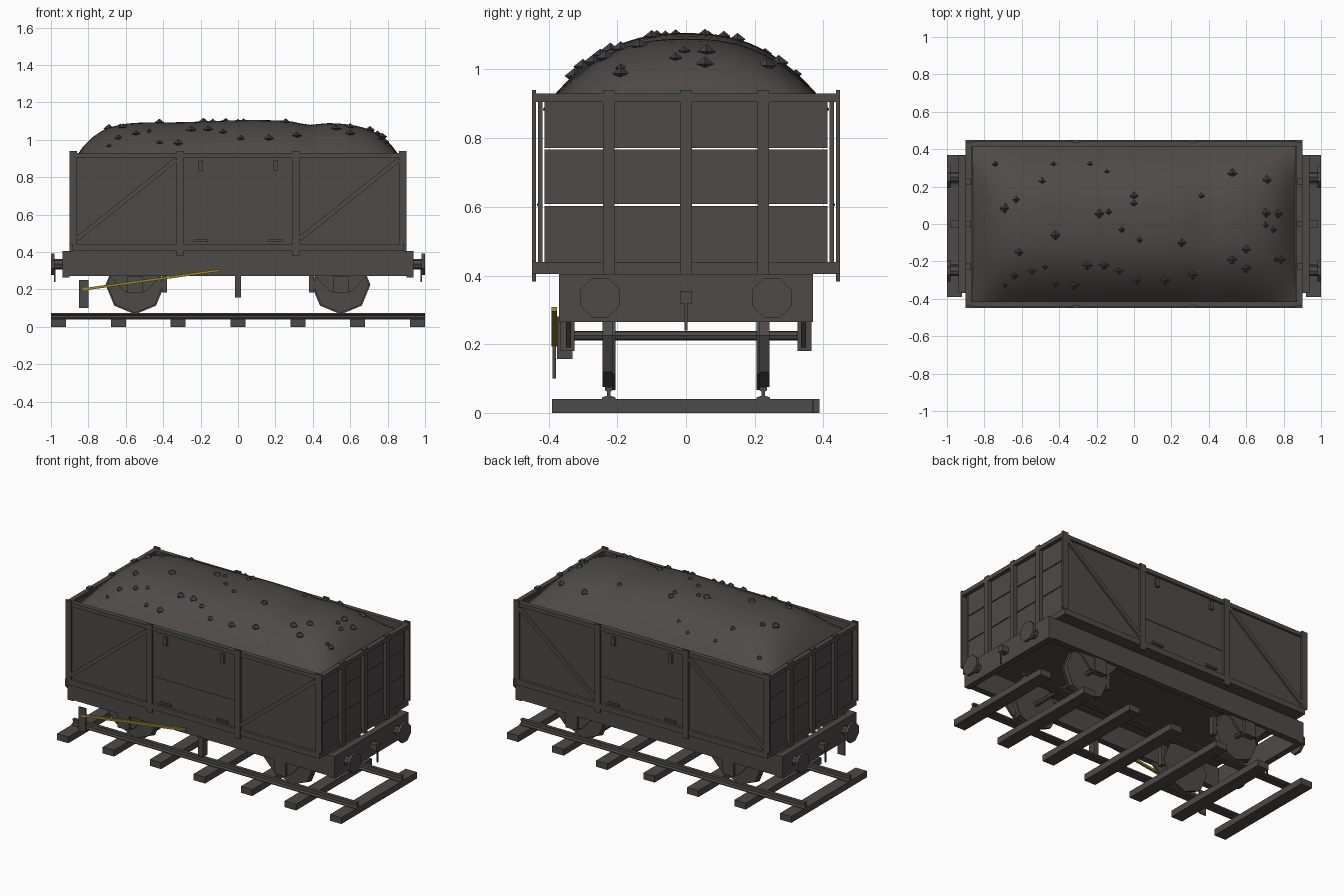
import bpy, bmesh, math, random
from mathutils import Matrix, Vector

if "Cube" in bpy.data.objects:
    bpy.data.objects.remove(bpy.data.objects["Cube"])

random.seed(4)


def material(name, rgb):
    m = bpy.data.materials.new(name)
    m.diffuse_color = (*rgb, 1)
    m.use_nodes = True
    m.node_tree.nodes["Principled BSDF"].inputs["Base Color"].default_value = m.diffuse_color
    return m


GREY = material("dark_grey", (0.075, 0.069, 0.066))
COAL = material("coal_black", (0.05, 0.05, 0.058))
YELLOW = material("lever_yellow", (0.35, 0.25, 0.02))


def finish(name, bm, mat=GREY):
    bmesh.ops.recalc_face_normals(bm, faces=bm.faces)
    me = bpy.data.meshes.new(name)
    bm.to_mesh(me)
    bm.free()
    me.materials.append(mat)
    ob = bpy.data.objects.new(name, me)
    bpy.context.collection.objects.link(ob)
    return ob


def box(name, x, y, z, mat=GREY):
    """Box from (min, max) ranges on each axis."""
    bm = bmesh.new()
    r = bmesh.ops.create_cube(bm, size=1)
    for v in r["verts"]:
        v.co = Vector([(a + b) / 2 + c * (b - a) for (a, b), c in zip((x, y, z), v.co)])
    return finish(name, bm, mat)


def prism(name, pts, axis, a, b, mat=GREY):
    """Extrude a closed 2D profile along x (pts = y,z) or y (pts = x,z)."""
    bm = bmesh.new()
    put = (lambda p, t: (t, p[0], p[1])) if axis == "x" else (lambda p, t: (p[0], t, p[1]))
    f = bm.faces.new([bm.verts.new(put(p, a)) for p in pts])
    r = bmesh.ops.extrude_face_region(bm, geom=[f])
    move = Vector(put((0, 0), b - a))
    for v in r["geom"]:
        if isinstance(v, bmesh.types.BMVert):
            v.co += move
    return finish(name, bm, mat)


def ring(cx, cz, r, n=8, turn=0.0):
    return [(cx + r * math.sin(turn + i * math.tau / n), cz + r * math.cos(turn + i * math.tau / n))
            for i in range(n)]


def bar(name, p, q, w, a, b, mat=GREY):
    """Flat bar between two (x, z) points, from y=a to y=b."""
    p, q = Vector(p), Vector(q)
    d = (q - p).normalized() * w / 2
    n = Vector((-d.y, d.x))
    return prism(name, [p + n, q + n, q - n, p - n], "y", a, b, mat)


# Track: sleepers and rails
for i in range(7):
    x = -0.96 + 0.32 * i
    off = -0.01 if i in (0, 6) else 0.008 * (-1) ** i
    box("sleeper", (x - 0.04, x + 0.04), (off - 0.38, off + 0.38), (0, 0.04))
for s in (-1, 1):
    half = [(0.02, 0.04), (0.02, 0.045), (0.005, 0.05), (0.005, 0.062), (0.011, 0.065), (0.011, 0.075)]
    prof = half + [(-u, v) for u, v in reversed(half)]
    prism("rail", [(0.225 * s + u, v) for u, v in prof], "x", -1, 1)

# Wheelsets, guards and brake blocks
for e in (-1, 1):
    cx, cz = 0.55 * e, 0.225
    prism("axle", ring(cx, cz, 0.014), "y", -0.34, 0.34)
    for s in (-1, 1):
        prism("wheel_flange", ring(cx, cz, 0.158), "y", 0.205 * s, 0.216 * s)
        prism("wheel_tread", ring(cx, cz, 0.15), "y", 0.216 * s, 0.243 * s)
        prism("axle_guard", [(cx - 0.145, 0.28), (cx + 0.145, 0.28), (cx + 0.06, 0.19), (cx - 0.06, 0.19)],
              "y", 0.335 * s, 0.35 * s)
        box("axle_box", (cx - 0.04, cx + 0.04), sorted((0.325 * s, 0.365 * s)), (0.18, 0.27))
        box("brake_block", sorted((0.38 * e, 0.405 * e)), sorted((0.21 * s, 0.242 * s)), (0.185, 0.3))

# Underframe, buffers and couplings
for s in (-1, 1):
    box("solebar", (-0.9, 0.9), sorted((0.33 * s, 0.37 * s)), (0.272, 0.405))
    box("headstock", sorted((0.9 * s, 0.938 * s)), (-0.37, 0.37), (0.265, 0.405))
    for t in (-1, 1):
        prism("buffer_shank", ring(0.25 * t, 0.335, 0.028), "x", 0.93 * s, 0.985 * s)
        prism("buffer_head", ring(0.25 * t, 0.335, 0.062, 8, math.pi / 8), "x", 0.982 * s, 1.0 * s)
    box("coupling_hook", sorted((0.93 * s, 0.985 * s)), (-0.018, 0.018), (0.318, 0.355))
    box("coupling_link", sorted((0.975 * s, 0.985 * s)), (-0.004, 0.004), (0.24, 0.325))
box("floor", (-0.885, 0.885), (-0.448, 0.448), (0.405, 0.44))

# Brake gear on the front side
box("brake_hanger", (-0.017, 0.017), (-0.375, -0.33), (0.157, 0.28))
box("lever_guide", (-0.85, -0.8), (-0.389, -0.379), (0.1, 0.25))
bar("brake_lever", (-0.83, 0.2), (-0.1, 0.302), 0.013, -0.391, -0.375, YELLOW)

# Body sides with posts, diagonals and door fittings
for s in (-1, 1):
    out = sorted((0.437 * s, 0.449 * s))
    box("side_wall", (-0.87, 0.87), sorted((0.418 * s, 0.431 * s)), (0.43, 0.92))
    box("side_rim", (-0.9, 0.9), sorted((0.415 * s, 0.445 * s)), (0.905, 0.93))
    box("door_seam", (-0.29, 0.29), sorted((0.43 * s, 0.434 * s)), (0.602, 0.61))
    for e in (-1, 1):
        box("corner_post", sorted((0.86 * e, 0.9 * e)), out, (0.44, 0.94))
        box("side_post", sorted((0.29 * e, 0.33 * e)), out, (0.382, 0.94))
        box("door_latch", sorted((0.187 * e, 0.213 * e)), out, (0.835, 0.89))
        box("door_hinge", sorted((0.16 * e, 0.237 * e)), out, (0.455, 0.468))
    bar("left_diagonal", (-0.86, 0.47), (-0.33, 0.895), 0.025, *out)
    bar("right_diagonal", (0.33, 0.47), (0.86, 0.895), 0.025, *out)

# Body ends: gapped planks, rim and posts
for e in (-1, 1):
    for z in ((0.435, 0.603), (0.608, 0.767), (0.772, 0.92)):
        box("end_plank", sorted((0.862 * e, 0.876 * e)), (-0.412, 0.412), z)
    box("end_rim", sorted((0.87 * e, 0.9 * e)), (-0.445, 0.445), (0.905, 0.93))
    for y in (-0.225, 0, 0.225):
        box("end_post", sorted((0.875 * e, 0.9 * e)), (y - 0.017, y + 0.017), (0.405, 0.94))


# Coal heap
def heap(x, y):
    fx = 1 - min(1, abs(x) / 0.885) ** 7
    fy = 1 - min(1, abs(y) / 0.42) ** 2.5
    wave = 0.006 * math.sin(7 * x + 1) - 0.016 * math.exp(-((x - 0.38) / 0.07) ** 2)
    return 0.88 + (0.22 + wave) * fx * fy


bm = bmesh.new()
bmesh.ops.create_grid(bm, x_segments=36, y_segments=18, size=1)
for v in bm.verts:
    x, y = v.co.x * 0.872, v.co.y * 0.417
    v.co = (x, y, heap(x, y))
coal = finish("coal_heap", bm)
for p in coal.data.polygons:
    p.use_smooth = True

# Loose lumps, as octahedra resting on the heap
spots = [(-.74, .32), (-.43, .32), (-.49, .23), (-.235, .32), (-.145, .28), (-.63, .13), (-.69, .085),
         (-.42, -.06), (-.185, .055), (-.135, .065), (0, .15), (0, .11), (-.065, -.03), (.03, -.085),
         (.36, .15), (.525, .27), (.71, .235), (.705, .06), (.77, .055), (.705, -.005), (.745, -.03),
         (.255, -.1), (.6, -.135), (.525, -.19), (.6, -.235), (.76, -.19), (.785, -.19), (-.615, -.15),
         (-.545, -.25), (-.475, -.23), (-.64, -.275), (-.69, -.325), (-.25, -.22), (-.16, -.22),
         (-.08, -.25), (-.42, -.32), (-.32, -.325), (.015, -.3), (.165, -.3), (.315, -.27)]
bm = bmesh.new()
for x, y in spots:
    r = random.uniform(0.015, 0.03)
    for h in (r * 0.8, -r * 0.8):
        bmesh.ops.create_cone(bm, segments=4, radius1=r, radius2=0, depth=h,
                              matrix=Matrix.Translation((x, y, heap(x, y) + h / 2)))
bmesh.ops.delete(bm, geom=[f for f in bm.faces if len(f.verts) == 4], context="FACES")
bmesh.ops.remove_doubles(bm, verts=bm.verts, dist=0.0002)
finish("coal_lumps", bm, COAL)
